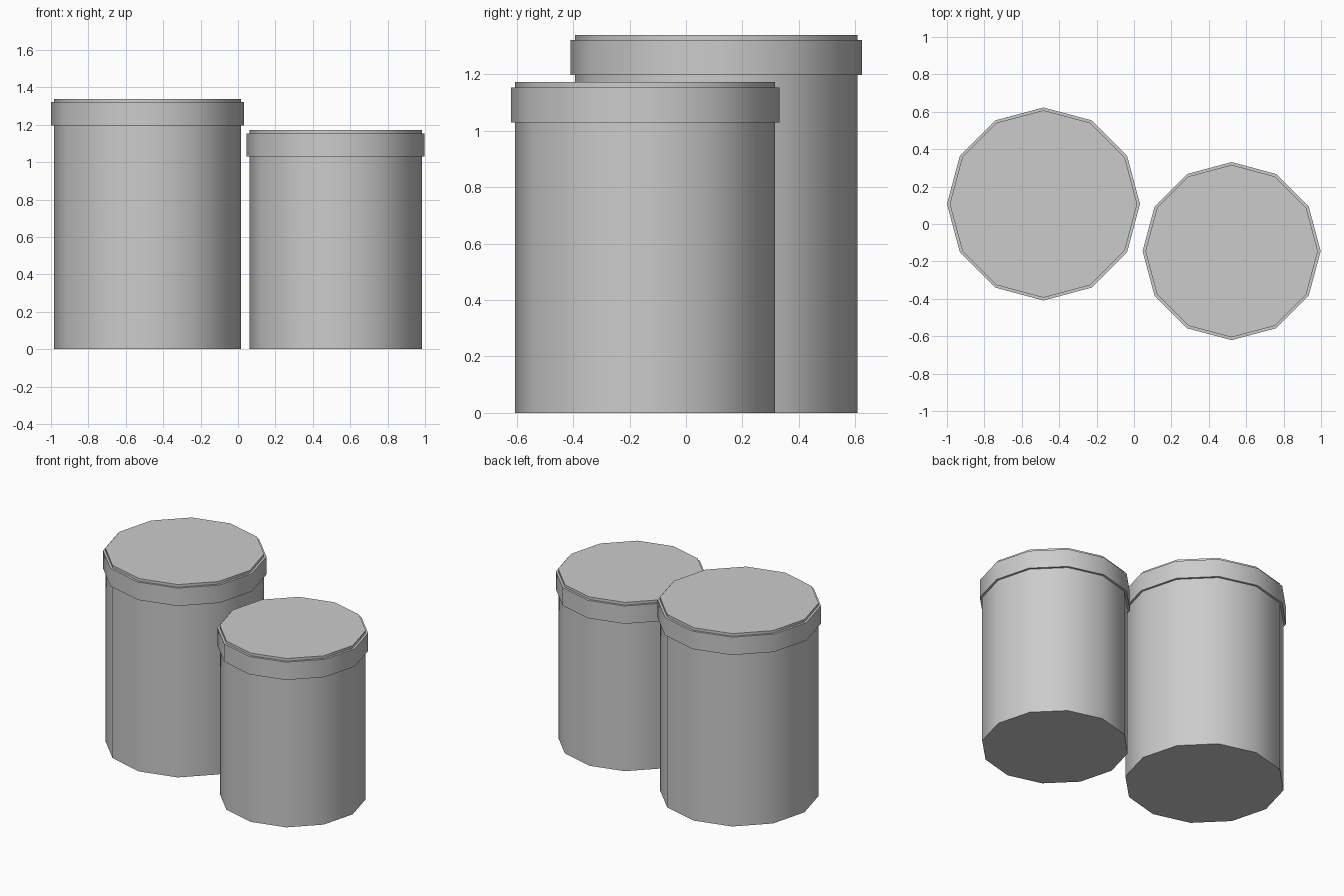
import bpy
from math import radians

if "Cube" in bpy.data.objects:
    bpy.data.objects.remove(bpy.data.objects["Cube"])

SIDES = 12


def drum(name, x, y, radius, z0, z1):
    """Twelve-sided closed cylinder between two heights, sharp only at its rims."""
    bpy.ops.mesh.primitive_cylinder_add(
        vertices=SIDES, radius=radius, depth=z1 - z0, location=(x, y, (z0 + z1) / 2))
    obj = bpy.context.object
    obj.name = name
    bpy.ops.object.shade_smooth_by_angle(angle=radians(40))
    return obj


def canister(prefix, x, y, radius, height):
    # Main body, reaching just above the lid band
    drum(prefix + "_body", x, y, radius, 0, height)
    # Wider band around the lid
    drum(prefix + "_lid_band", x, y, radius + 0.015, height - 0.142, height - 0.018)


canister("tall_canister", -0.484, 0.107, 0.501, 1.339)
canister("short_canister", 0.522, -0.145, 0.461, 1.172)
